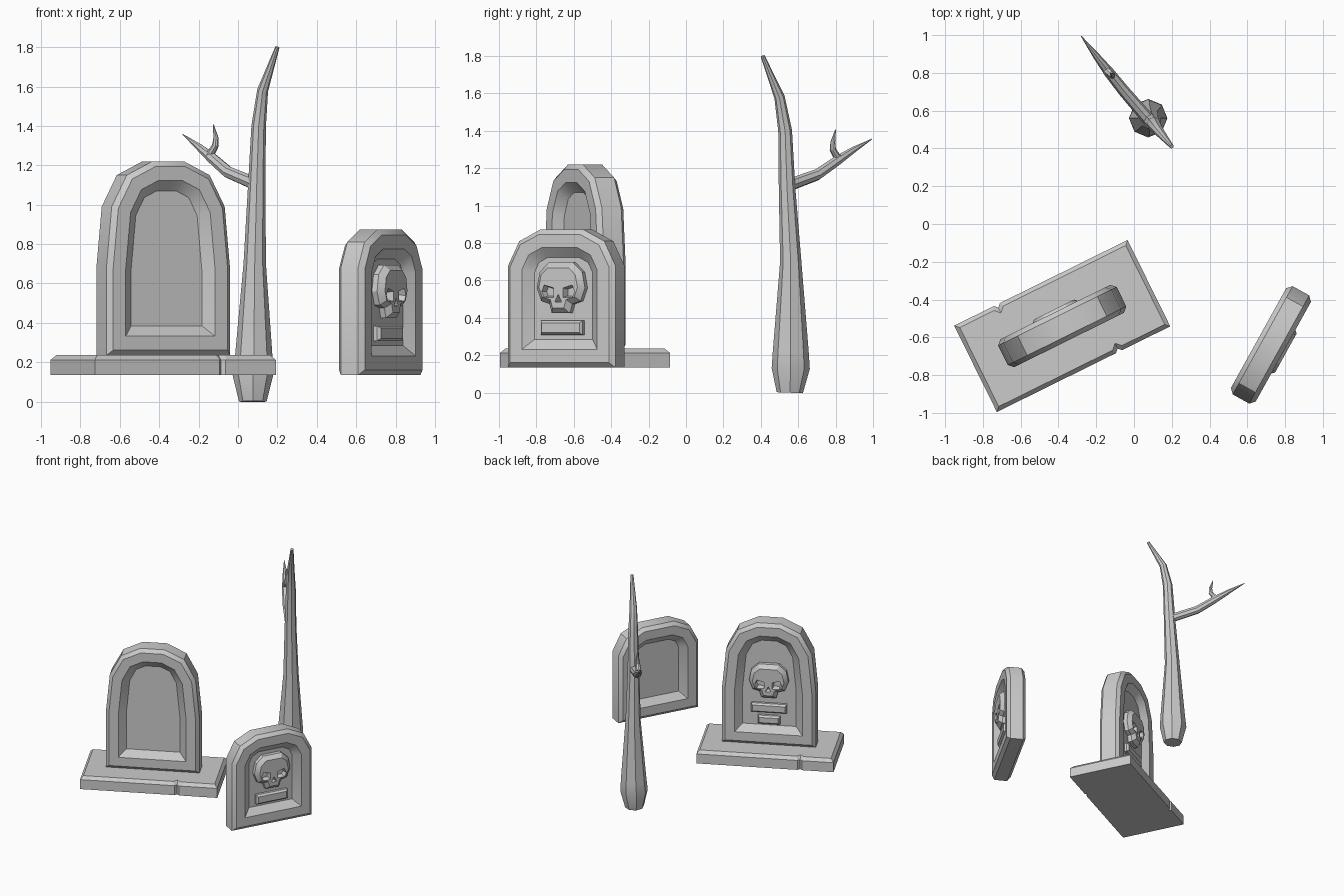
import bpy, bmesh, math
from mathutils import Matrix, Vector

if "Cube" in bpy.data.objects:
    bpy.data.objects.remove(bpy.data.objects["Cube"])

grey = bpy.data.materials.new("stone_grey")
grey.use_nodes = True
grey.diffuse_color = (0.6, 0.6, 0.6, 1)
grey.node_tree.nodes["Principled BSDF"].inputs["Base Color"].default_value = (0.6, 0.6, 0.6, 1)


def finish(ob):
    ob.data.materials.clear()
    ob.data.materials.append(grey)
    bpy.ops.object.select_all(action='DESELECT')
    ob.select_set(True)
    bpy.context.view_layer.objects.active = ob
    bpy.ops.object.shade_smooth_by_angle(angle=math.radians(30))


def inset(pts, d):
    """Offset a counter-clockwise outline inward by d."""
    out = []
    for i, p in enumerate(pts):
        p = Vector(p)
        a = (p - Vector(pts[i - 1])).normalized()
        b = (Vector(pts[(i + 1) % len(pts)]) - p).normalized()
        n1, n2 = Vector((-a.y, a.x)), Vector((-b.y, b.x))
        out.append(p + (n1 + n2) * d / (1 + n1.dot(n2)))
    return out


def mirrored(half):
    """Close a right-hand half outline, listed bottom to top."""
    return half + [(-x, z) for x, z in reversed(half)]


def loft(name, layers, matrix, flat=False):
    """Bridge outlines at successive depths; flat outlines stack along z."""
    bm = bmesh.new()
    rings = []
    for pts, d in layers:
        rings.append([bm.verts.new((p[0], p[1], d) if flat else (p[0], d, p[1])) for p in pts])
    for r, s in zip(rings, rings[1:]):
        for i in range(len(r)):
            j = (i + 1) % len(r)
            bm.faces.new((r[i], r[j], s[j], s[i]))
    bm.faces.new(rings[0])
    bm.faces.new(rings[-1])
    bmesh.ops.recalc_face_normals(bm, faces=bm.faces)
    me = bpy.data.meshes.new(name)
    bm.to_mesh(me)
    bm.free()
    ob = bpy.data.objects.new(name, me)
    ob.matrix_world = matrix
    bpy.context.collection.objects.link(ob)
    finish(ob)
    return ob


def headstone(name, half, thick, matrix):
    """Arched slab with chamfered rims and a recessed panel on both sides."""
    o = mirrored(half)
    t = thick / 2
    side = [(o, t - 0.025), (inset(o, 0.026), t), (inset(o, 0.097), t), (inset(o, 0.15), t - 0.045)]
    layers = [(p, -d) for p, d in reversed(side)] + side
    loft(name, layers, matrix)
    return matrix @ Matrix.Translation((0, 0.045 - t, 0))


def plaque(name, half_w, half_h, z, panel):
    o = [(-half_w, -half_h), (half_w, -half_h), (half_w, half_h), (-half_w, half_h)]
    loft(name, [(o, 0.01), (o, -0.02), (inset(o, 0.012), -0.035)],
         panel @ Matrix.Translation((0, 0, z)))


def skull(name, z, panel):
    m = panel @ Matrix.Translation((0, 0, z))
    o = mirrored([(0.055, -0.135), (0.07, -0.085), (0.12, -0.07), (0.147, 0.0),
                  (0.13, 0.085), (0.075, 0.135)])
    head = loft(name, [(o, 0.01), (o, -0.03), (inset(o, 0.028), -0.06)], m)
    # Eye sockets and nose are tapered cuts
    eye = [(0.03, -0.05), (0.085, -0.05), (0.1, -0.02), (0.085, 0.015), (0.03, 0.0)]
    nose = [(-0.02, -0.075), (0.02, -0.075), (0, -0.035)]
    for hole in (eye, [(-x, y) for x, y in reversed(eye)], nose):
        cut = loft("cutter", [(inset(hole, 0.008), -0.022), (inset(hole, -0.003), -0.07)], m)
        mod = head.modifiers.new("cut", 'BOOLEAN')
        mod.operation, mod.solver, mod.object = 'DIFFERENCE', 'EXACT', cut
        bpy.context.view_layer.objects.active = head
        bpy.ops.object.modifier_apply(modifier=mod.name)
        bpy.data.objects.remove(cut)
    finish(head)


def limb(name, points):
    """Eight-sided tapering tube through (x, y, z, radius) points."""
    cu = bpy.data.curves.new(name, 'CURVE')
    cu.dimensions = '3D'
    cu.bevel_depth, cu.bevel_resolution, cu.use_fill_caps = 1.0, 2, True
    sp = cu.splines.new('POLY')
    sp.points.add(len(points) - 1)
    for pt, (x, y, z, r) in zip(sp.points, points):
        pt.co, pt.radius = (x, y, z, 1), r
    ob = bpy.data.objects.new(name, cu)
    bpy.context.collection.objects.link(ob)
    bpy.ops.object.select_all(action='DESELECT')
    ob.select_set(True)
    bpy.context.view_layer.objects.active = ob
    bpy.ops.object.convert(target='MESH')
    finish(bpy.context.view_layer.objects.active)


def frame(x, y, degrees):
    return Matrix.Translation((x, y, 0)) @ Matrix.Rotation(math.radians(degrees), 4, 'Z')


# Large headstone, skull on its far side
big = frame(-0.38, -0.54, 206.3)
panel = headstone("large_headstone", [(0.35, 0.235), (0.35, 0.68), (0.32, 0.99),
                                      (0.235, 1.15), (0.09, 1.22)], 0.165, big)
skull("large_skull", 0.755, panel)
plaque("large_upper_plaque", 0.133, 0.036, 0.53, panel)
plaque("large_lower_plaque", 0.083, 0.033, 0.435, panel)

# Plinth with a chipped notch in each long edge
w, d, n = 0.512, 0.255, 0.018
edge = [(-w, -d), (0.26 - n, -d), (0.26, -d + n), (0.26 + n, -d), (w, -d),
        (w, d), (-0.21 + n, d), (-0.21, d - n), (-0.21 - n, d), (-w, d)]
loft("plinth", [(edge, 0.135), (edge, 0.212), (inset(edge, 0.022), 0.236)], big, flat=True)

# Small headstone
panel = headstone("small_headstone", [(0.3275, 0.135), (0.3275, 0.68), (0.26, 0.81),
                                      (0.13, 0.873)], 0.15, frame(0.725, -0.64, 61))
skull("small_skull", 0.56, panel)
plaque("small_plaque", 0.128, 0.038, 0.347, panel)

# Dead tree
limb("trunk", [(0.075, 0.555, 0, 0.07), (0.075, 0.56, 0.13, 0.102), (0.08, 0.56, 0.22, 0.096),
               (0.085, 0.56, 0.7, 0.057), (0.095, 0.54, 1.1, 0.044), (0.105, 0.53, 1.4, 0.037),
               (0.125, 0.5, 1.58, 0.028), (0.2, 0.41, 1.8, 0.011)])
limb("branch", [(0.08, 0.55, 1.11, 0.034), (-0.05, 0.7, 1.165, 0.031), (-0.13, 0.8, 1.235, 0.028),
                (-0.2, 0.89, 1.295, 0.018), (-0.28, 0.995, 1.357, 0.002)])
limb("twig", [(-0.145, 0.815, 1.25, 0.022), (-0.115, 0.785, 1.3, 0.017),
              (-0.112, 0.785, 1.34, 0.013), (-0.125, 0.8, 1.408, 0.002)])
